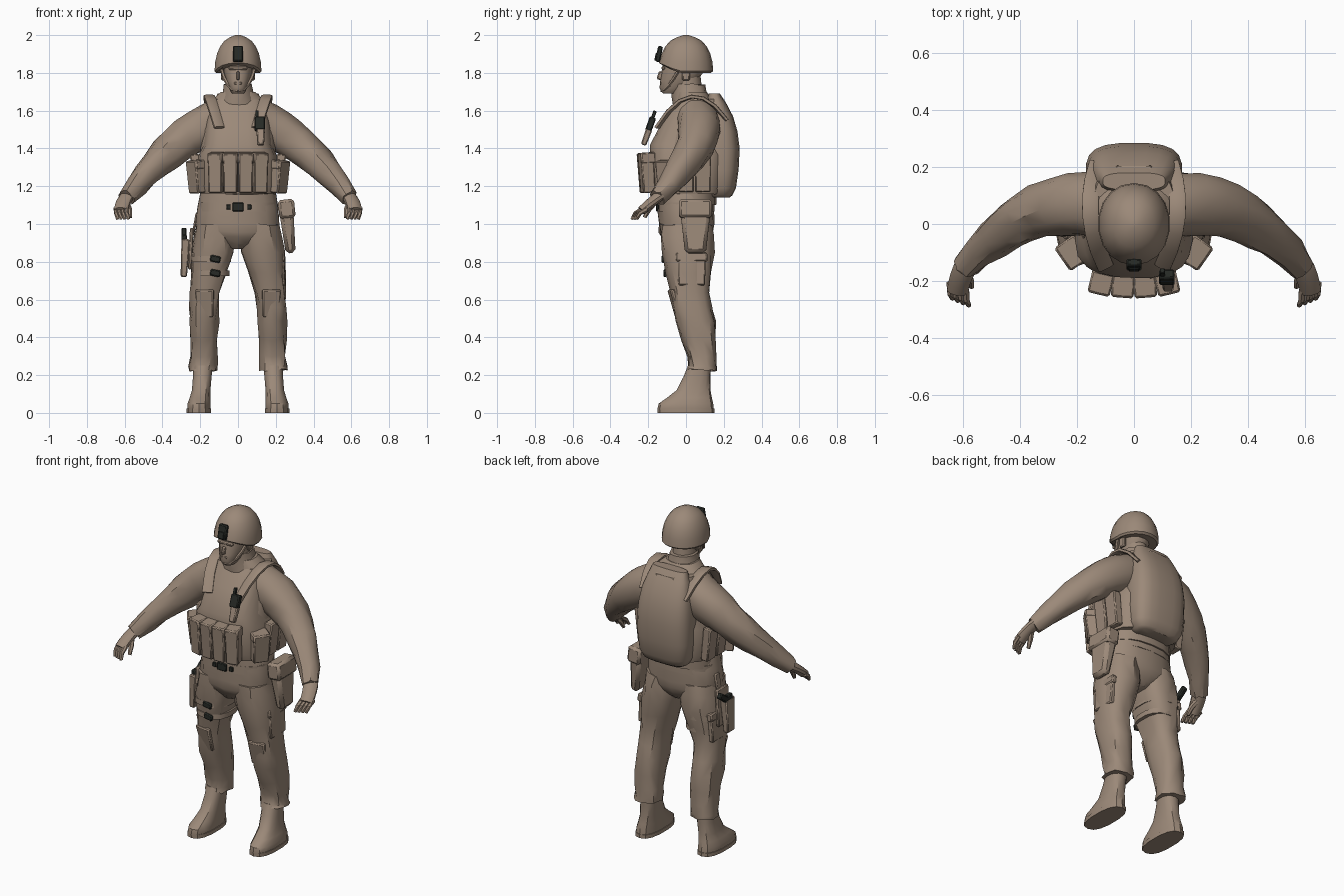
import bpy, bmesh, math, random
from mathutils import Vector, Euler

random.seed(4)
if "Cube" in bpy.data.objects:
    bpy.data.objects.remove(bpy.data.objects["Cube"])
UP = Vector((0, 0, 1))
parts = []


def material(name, *rgb):
    mat = bpy.data.materials.new(name)
    mat.use_nodes = True
    mat.diffuse_color = (*rgb, 1)
    shader = next(n for n in mat.node_tree.nodes if n.type == "BSDF_PRINCIPLED")
    shader.inputs["Base Color"].default_value = (*rgb, 1)
    return mat


TAN = material("khaki cloth", .33, .25, .19)
DARK = material("dark metal", .02, .023, .019)


def finish(name, bm, mat):
    bmesh.ops.recalc_face_normals(bm, faces=bm.faces)
    mesh = bpy.data.meshes.new(name)
    bm.to_mesh(mesh)
    bm.free()
    mesh.materials.append(mat)
    part = bpy.data.objects.new(name, mesh)
    bpy.context.collection.objects.link(part)
    parts.append(part)
    return part


def ring(z, wide, deep, x=0, y=0):
    """A level cross-section."""
    return Vector((x, y, z)), Vector((wide, 0, 0)), Vector((0, deep, 0))


def skin(name, rings, sides=14, square=2.0, side=1, fold=0.0, shape=None):
    """Skin cross-sections of (centre, half width, half depth), creased at random by fold."""
    bm = bmesh.new()
    loops = []
    for centre, wide, deep in rings:
        loop = []
        for k in range(sides):
            angle = math.tau * (k + .5) / sides
            c, s = math.cos(angle), math.sin(angle)
            p = centre + wide * math.copysign(abs(c) ** (2 / square), c)
            p += deep * math.copysign(abs(s) ** (2 / square), s)
            p += Vector([random.uniform(-fold, fold) for axis in "xyz"])
            if shape:
                p = shape(p)
            loop.append(bm.verts.new((p.x * side, p.y, p.z)))
        loops.append(loop)
    for low, high in zip(loops, loops[1:]):
        for k in range(sides):
            bm.faces.new((low[k - 1], low[k], high[k], high[k - 1]))
    bm.faces.new(loops[0])
    bm.faces.new(loops[-1])
    return finish(name, bm, TAN)


def rounded(rings):
    """Put a smoothly interpolated cross-section between each pair."""
    out = [rings[0]]
    for i in range(len(rings) - 1):
        near = rings[i], rings[i + 1]
        far = rings[max(i - 1, 0)], rings[min(i + 2, len(rings) - 1)]
        out.append([((a + b) * 9 - c - d) / 16 for a, b, c, d in zip(*near, *far)])
        out.append(rings[i + 1])
    return out


def sweep(name, start, bend, end, thick, thin, flat=1.0, steps=4, **options):
    """A limb or strap along a bent path, narrowing from thick to thin."""
    start, bend, end = map(Vector, (start, bend, end))
    rings = []
    for i in range(steps + 1):
        t = i / steps
        along = (bend - start).lerp(end - bend, t).normalized()
        across = along.cross(UP).normalized()
        radius = thick + (thin - thick) * t ** 1.7
        centre = start.lerp(bend, t).lerp(bend.lerp(end, t), t)
        rings.append((centre, across * radius, across.cross(along) * radius * flat))
    return skin(name, rings, **options)


def box(name, at, size, tilt=0, lean=0, turn=0, mat=TAN, taper=1.0, bevel=.006):
    """A bevelled box whose lower end is scaled by taper."""
    bm = bmesh.new()
    bmesh.ops.create_cube(bm, size=1)
    spin = Euler(map(math.radians, (tilt, lean, turn))).to_matrix()
    for v in bm.verts:
        if v.co.z < 0:
            v.co.xy *= taper
        v.co = spin @ (v.co * Vector(size)) + Vector(at)
    mod = finish(name, bm, mat).modifiers.new("bevel", "BEVEL")
    mod.width, mod.segments = bevel, 1


def mul(vector, *factors):
    return [a * b for a, b in zip(vector, factors)]


def pouch(name, at, size, **pose):
    """A pouch with a slightly larger flap over its top."""
    box(name, at, size, taper=.94, **pose)
    box(name + "_flap", Vector(at) + UP * size[2] * .38, mul(size, 1.05, 1.1, .27), **pose)


# Torso, vest and back pack
skin("shirt", rounded([ring(z=1.1, wide=.2, deep=.15, y=.01), ring(z=1.4, wide=.2, deep=.15, y=.02),
                       ring(z=1.6, wide=.18, deep=.11, y=.05), ring(z=1.7, wide=.09, deep=.08, y=.03)]),
     sides=18, square=2.4)
skin("vest", [ring(z=1.16, wide=.2, deep=.18, y=.01), ring(z=1.2, wide=.21, deep=.19, y=.01),
              ring(z=1.36, wide=.21, deep=.2, y=.01), ring(z=1.42, wide=.18, deep=.2, y=.01),
              ring(z=1.55, wide=.17, deep=.165, y=.04), ring(z=1.66, wide=.14, deep=.115, y=.07)],
     sides=20, square=3.2, fold=.003)
skin("back_pack", rounded([ring(z=1.14, wide=.12, deep=.05, y=.18), ring(z=1.19, wide=.16, deep=.085, y=.18),
                           ring(z=1.4, wide=.17, deep=.105, y=.18), ring(z=1.57, wide=.15, deep=.08, y=.17),
                           ring(z=1.69, wide=.11, deep=.03, y=.15)]), sides=20, square=3)
box("carry_loop", at=(0, .19, 1.655), size=(.13, .03, .02), tilt=-35)

# Pouches around the vest
for i in (-1.5, -.5, .5, 1.5):
    pouch("front_pouch", at=(i * .077, abs(i) * .01 - .222, 1.27), size=(.076, .07, .21), tilt=4, turn=i * 9)
for side in (-1, 1):
    pouch("corner_pouch", at=(side * .215, -.1, 1.25), size=(.095, .075, .17), tilt=6, turn=side * 55)
    for y in (0, .09):
        box("side_pouch", at=(side * .22, y, 1.27), size=(.05, .085, .2), lean=side * 6, taper=.94)
    sweep("shoulder_strap", start=(.1, -.15, 1.51), bend=(.19, .03, 1.82), end=(.13, .21, 1.55),
          thick=.03, thin=.03, flat=.35, steps=6, sides=8, square=4, side=side)

# Chest radio
box("radio_pouch", at=(.12, -.21, 1.46), size=(.045, .035, .09), tilt=-20, taper=.8)
box("radio", at=(.115, -.187, 1.53), size=(.055, .035, .075), tilt=-20, mat=DARK)
box("radio_knob", at=(.1, -.17, 1.58), size=(.016, .018, .04), tilt=-20, mat=DARK, bevel=.002)

# Collar, head and face
skin("neck", [ring(z=1.62, wide=.07, deep=.075, y=.02), ring(z=1.8, wide=.06, deep=.075)])
skin("collar", [ring(z=1.63, wide=.11, deep=.1, y=.03), ring(z=1.68, wide=.085, deep=.095, y=.02),
                ring(z=1.74, wide=.075, deep=.09, y=.015)], fold=.005)
skin("head", rounded([ring(z=1.69, wide=.03, deep=.04, y=-.08), ring(z=1.72, wide=.05, deep=.08, y=-.06),
                      ring(z=1.8, wide=.075, deep=.11, y=-.02), ring(z=1.87, wide=.08, deep=.11, y=-.01)]),
     square=2.3)
box("nose", at=(0, -.135, 1.785), size=(.018, .03, .045), tilt=-18)
box("brow", at=(0, -.12, 1.826), size=(.1, .02, .02))
box("lips", at=(0, -.13, 1.745), size=(.04, .016, .014), bevel=.004)
for side in (-1, 1):
    box("ear", at=(side * .08, 0, 1.79), size=(.02, .04, .06))
    sweep("chin_strap", start=(.09, -.03, 1.83), bend=(.06, -.1, 1.7), end=(0, -.13, 1.705),
          thick=.01, thin=.008, sides=6, side=side)


# Helmet: a dome whose rim rises at the front
def lift_front(p):
    return p + UP * max(0, -p.y - .04) * max(0, 1.87 - p.z) * 7


dome = [ring(z=1.8, wide=.118, deep=.132)]
for i in range(6):
    angle = math.radians(90) * i / 6
    spread = math.cos(angle) ** .8
    dome.append(ring(z=1.81 + .185 * math.sin(angle), wide=.126 * spread, deep=.144 * spread))
dome.append(ring(z=2, wide=.015, deep=.015))
skin("helmet", dome, sides=18, square=2.1, shape=lift_front)
box("helmet_mount", at=(0, -.143, 1.9), size=(.054, .026, .085), tilt=-12, mat=DARK)
box("helmet_mount_clip", at=(0, -.157, 1.885), size=(.034, .014, .04), tilt=-12, mat=DARK, bevel=.002)

# Arms and hands
for side in (-1, 1):
    sweep("sleeve", start=(.1, .06, 1.55), bend=(.36, .12, 1.44), end=(.59, -.15, 1.14),
          thick=.116, thin=.045, steps=9, square=2.2, side=side, fold=.006)
    sweep("hand", start=(.585, -.14, 1.15), bend=(.61, -.18, 1.12), end=(.62, -.235, 1.07),
          thick=.042, thin=.038, flat=.65, sides=10, side=side)
    for i in range(4):
        x, y = .59 + i * .019, i * .008
        sweep("finger", start=(x, y - .23, 1.08), bend=(x, y - .28, 1.06), end=(x - .01, y - .285, 1.025),
              thick=.013, thin=.009, steps=2, sides=6, side=side)
    sweep("thumb", start=(.59, -.17, 1.11), bend=(.57, -.2, 1.08), end=(.57, -.22, 1.035),
          thick=.017, thin=.01, steps=2, sides=6, side=side)

# Trousers and belt
skin("hips", rounded([ring(z=1.16, wide=.2, deep=.15), ring(z=1, wide=.225, deep=.145),
                      ring(z=.93, wide=.19, deep=.135), ring(z=.87, wide=.05, deep=.08)]),
     sides=18, square=2.3, fold=.005)
skin("belt", [ring(z=z, wide=.21, deep=.15) for z in (1.065, 1.115)], sides=18, square=2.4)
box("belt_buckle", at=(0, -.152, 1.09), size=(.06, .014, .045), mat=DARK, bevel=.004)
for x in (-.05, .06):
    box("belt_clip", at=(x, -.15, 1.09), size=(.022, .012, .026), mat=DARK, bevel=.002)
for side in (-1, 1):
    skin("trouser_leg", rounded([
        ring(z=1, wide=.1, deep=.135, x=.115), ring(z=.85, wide=.115, deep=.138, x=.132, y=.01),
        ring(z=.64, wide=.08, deep=.1, x=.172, y=.02), ring(z=.48, wide=.078, deep=.105, x=.18, y=.05),
        ring(z=.3, wide=.072, deep=.075, x=.184, y=.085), ring(z=.225, wide=.076, deep=.078, x=.186, y=.083)]),
        square=2.4, side=side, fold=.007)
    pouch("thigh_pocket", at=(side * .232, .03, .76), size=(.03, .15, .17), lean=side * -4)
    box("knee_patch", at=(side * .175, -.06, .58), size=(.1, .025, .15), tilt=15, turn=side * 10, taper=.85)
    # Boots
    skin("boot", rounded([ring(z=0, wide=.06, deep=.147, x=.207), ring(z=.05, wide=.062, deep=.144, x=.206),
                          ring(z=.12, wide=.05, deep=.09, x=.195, y=.04),
                          ring(z=.25, wide=.052, deep=.06, x=.185, y=.07)]), square=2.5, side=side)
    skin("boot_sole", [ring(z=z, wide=.066, deep=.15, x=.207) for z in (0, .022)], square=2.5, side=side)

# Hip bag on the left
box("hip_bag", at=(.265, .05, .98), size=(.08, .17, .27), lean=-6, taper=.65, bevel=.018)
box("hip_bag_flap", at=(.258, .05, 1.08), size=(.086, .175, .1), lean=-6, bevel=.014)

# Holster, sidearm and thigh straps on the right
box("holster_panel", at=(-.25, .01, .87), size=(.02, .11, .22), lean=3)
box("holster", at=(-.282, 0, .82), size=(.045, .085, .2), lean=3, taper=.75)
box("holster_hanger", at=(-.228, .02, 1), size=(.014, .045, .12), lean=10)
box("pistol_slide", at=(-.284, .01, .925), size=(.028, .07, .04), mat=DARK)
box("pistol_grip", at=(-.286, .06, .945), size=(.028, .035, .08), tilt=-55, mat=DARK)
for z, radius in ((.815, .11), (.74, .1)):
    skin("thigh_strap", [ring(z=z + rise, wide=radius, deep=radius + .02, x=-.144, y=.01)
                         for rise in (-.015, .015)], square=2.4)
    box("strap_buckle", at=(-.12, -.01 - radius, z), size=(.055, .018, .035), lean=12, mat=DARK)

# Smooth shading that keeps creases
bpy.ops.object.select_all(action="DESELECT")
for part in parts:
    part.select_set(True)
bpy.context.view_layer.objects.active = parts[0]
bpy.ops.object.shade_smooth_by_angle(angle=math.radians(35))
